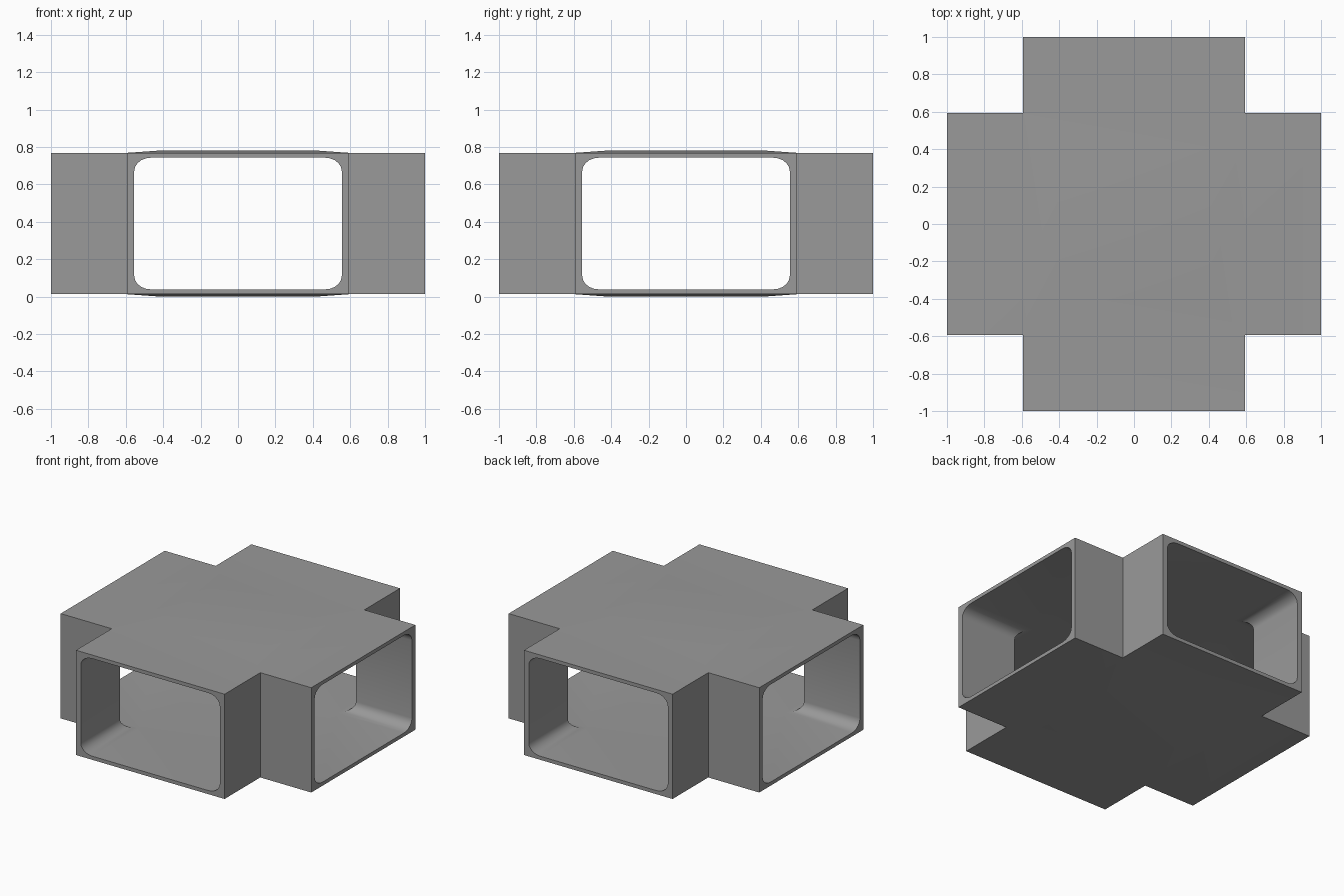
import bpy, bmesh, math

if "Cube" in bpy.data.objects:
    bpy.data.objects.remove(bpy.data.objects["Cube"])

W, TIP = 0.593, 0.41          # arm half width, half width of raised centre
Z0, Z1 = 0.013, 0.769         # arm bottom and top
ZC = (Z0 + Z1) / 2

grey = bpy.data.materials.new("grey")
grey.diffuse_color = (0.32, 0.32, 0.32, 1)
grey.use_nodes = True
grey.node_tree.nodes["Principled BSDF"].inputs["Base Color"].default_value = grey.diffuse_color


def make_object(name, bm):
    bmesh.ops.remove_doubles(bm, verts=bm.verts[:], dist=1e-5)
    bmesh.ops.recalc_face_normals(bm, faces=bm.faces[:])
    me = bpy.data.meshes.new(name)
    bm.to_mesh(me)
    bm.free()
    me.materials.append(grey)
    ob = bpy.data.objects.new(name, me)
    bpy.context.collection.objects.link(ob)
    return ob


# Cross-shaped outer shell, centre slightly raised above and below
bm = bmesh.new()


def quad(pts, turn):
    c, s = round(math.cos(turn)), round(math.sin(turn))
    bm.faces.new([bm.verts.new((c * x - s * y, s * x + c * y, z)) for x, y, z in pts])


for k in range(4):
    a = k * math.pi / 2
    for z, zc in ((Z0, 0.0), (Z1, 0.782)):
        quad([(W, -W, z), (1, -W, z), (1, W, z), (W, W, z)], a)              # arm cover
        quad([(TIP, -TIP, zc), (W, -W, z), (W, W, z), (TIP, TIP, zc)], a)    # slope
    quad([(1, -W, Z0), (1, W, Z0), (1, W, Z1), (1, -W, Z1)], a)              # arm end
    for y in (-W, W):
        quad([(W, y, Z0), (1, y, Z0), (1, y, Z1), (W, y, Z1)], a)            # arm sides
for zc in (0.0, 0.782):
    quad([(-TIP, -TIP, zc), (TIP, -TIP, zc), (TIP, TIP, zc), (-TIP, TIP, zc)], 0)
shell = make_object("cross_duct", bm)


# Rounded rectangular tunnels cut through both directions
def tunnel(name, turn):
    b = bmesh.new()
    hw, hh, rx, rz, n = 0.555, 0.352, 0.09, 0.072, 5
    ring = []
    for i, (sx, sz) in enumerate(((1, 1), (-1, 1), (-1, -1), (1, -1))):
        for j in range(n + 1):
            t = (i + j / n) * math.pi / 2
            ring.append((sx * (hw - rx) + rx * math.cos(t),
                         ZC + sz * (hh - rz) + rz * math.sin(t)))
    ends = []
    for y in (-1.2, 1.2):
        ends.append([b.verts.new((u, y, z) if turn == 0 else (y, u, z)) for u, z in ring])
        b.faces.new(ends[-1])
    m = len(ring)
    for i in range(m):
        j = (i + 1) % m
        b.faces.new([ends[0][i], ends[0][j], ends[1][j], ends[1][i]])
    ob = make_object(name, b)
    ob.hide_render = True
    return ob


bpy.context.view_layer.objects.active = shell
shell.select_set(True)
for turn, name in enumerate(("tunnel_cutter_y", "tunnel_cutter_x")):
    cutter = tunnel(name, turn)
    mod = shell.modifiers.new(name, 'BOOLEAN')
    mod.operation = 'DIFFERENCE'
    mod.solver = 'EXACT'
    mod.object = cutter
    bpy.ops.object.modifier_apply(modifier=mod.name)
    bpy.data.objects.remove(cutter)

bpy.ops.object.shade_smooth_by_angle(angle=math.radians(25))
